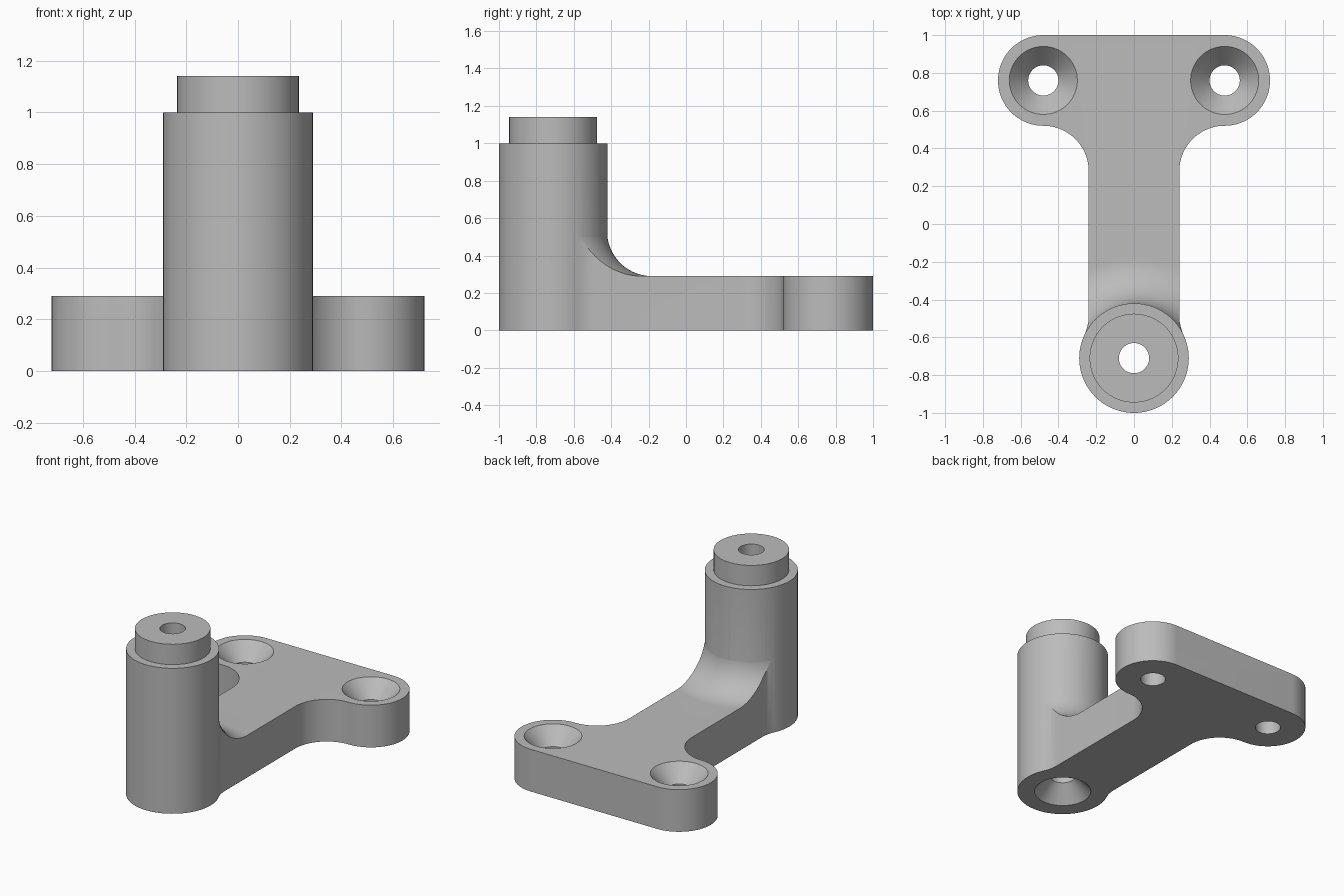
import bpy, bmesh
from math import sin, cos, pi, radians, sqrt, atan2

cube = bpy.data.objects.get("Cube")
if cube:
    bpy.data.objects.remove(cube, do_unlink=True)

POST_Y, POST_R = -0.71, 0.29      # upright post
EAR_X, EAR_Y, R = 0.48, 0.76, 0.24  # ears; R is also every fillet radius
PLATE_H, HOLE_R, SINK_R, SINK_D = 0.29, 0.08, 0.18, 0.11

grey = bpy.data.materials.new("plain_grey")
grey.use_nodes = True
grey.diffuse_color = (0.5, 0.5, 0.5, 1)
grey.node_tree.nodes["Principled BSDF"].inputs["Base Color"].default_value = (0.5, 0.5, 0.5, 1)


def finish(name, bm, loc=(0, 0, 0)):
    bmesh.ops.recalc_face_normals(bm, faces=bm.faces)
    mesh = bpy.data.meshes.new(name)
    bm.to_mesh(mesh)
    bm.free()
    mesh.materials.append(grey)
    obj = bpy.data.objects.new(name, mesh)
    obj.location = loc
    bpy.context.collection.objects.link(obj)
    return obj


def arc(cx, cy, r, a0, a1, n=24):
    return [(cx + r * cos(a0 + (a1 - a0) * i / n), cy + r * sin(a0 + (a1 - a0) * i / n))
            for i in range(n + 1)]


def lathe(name, profile, loc, closed=False):
    """Revolve a (radius, height) profile around z."""
    bm = bmesh.new()
    verts = [bm.verts.new((r, 0, z)) for r, z in profile]
    pairs = list(zip(verts, verts[1:]))
    if closed:
        pairs.append((verts[-1], verts[0]))
    edges = [bm.edges.new(p) for p in pairs]
    bmesh.ops.spin(bm, geom=verts + edges, axis=(0, 0, 1), cent=(0, 0, 0),
                   angle=2 * pi, steps=96)
    bmesh.ops.remove_doubles(bm, verts=bm.verts, dist=1e-5)
    return finish(name, bm, loc)


def prism(name, outline, height):
    bm = bmesh.new()
    face = bm.faces.new([bm.verts.new((x, y, 0)) for x, y in outline])
    top = bmesh.ops.extrude_face_region(bm, geom=[face])["geom"]
    bmesh.ops.translate(bm, vec=(0, 0, height),
                        verts=[v for v in top if isinstance(v, bmesh.types.BMVert)])
    return finish(name, bm)


def combine(target, tool, operation):
    tool.hide_render = True
    mod = target.modifiers.new("join", "BOOLEAN")
    mod.operation, mod.solver, mod.object = operation, "EXACT", tool
    bpy.context.view_layer.objects.active = target
    bpy.ops.object.modifier_apply(modifier=mod.name)
    bpy.data.objects.remove(tool, do_unlink=True)


# Half outline of the plate: post fillet, stem, ear fillet, round ear
rise = sqrt((POST_R + R) ** 2 - EAR_X ** 2)
lean = atan2(rise, EAR_X)
half = [(0.1, POST_Y)]
half += arc(EAR_X, POST_Y + rise, R, pi + lean, pi)
half += arc(EAR_X, EAR_Y - 2 * R, R, pi, pi / 2)
half += arc(EAR_X, EAR_Y, R, -pi / 2, pi / 2, 48)[1:]
outline = half + [(-x, y) for x, y in reversed(half)]
bracket = prism("mounting_bracket", outline, PLATE_H + R)

# Trim above the plate, leaving a round fillet against the post
inner = POST_R - 0.002
trim = [(inner, 0.7)] + arc(inner + R, PLATE_H + R, R, pi, 1.5 * pi) + [(3, PLATE_H), (3, 0.7)]
combine(bracket, lathe("trim_cutter", trim, (0, POST_Y, 0), True), "DIFFERENCE")

# Post with stepped spigot
post = [(0, 0), (POST_R, 0), (POST_R, 1), (0.235, 1), (0.235, 1.14), (0, 1.14)]
combine(bracket, lathe("post", post, (0, POST_Y, 0)), "UNION")

# Countersunk holes: from below in the post, from above in the ears
bore = [(0, -0.2 * SINK_D), (SINK_R + 0.02, -0.2 * SINK_D), (HOLE_R, SINK_D),
        (HOLE_R, 1.3), (0, 1.3)]
combine(bracket, lathe("post_bore", bore, (0, POST_Y, 0)), "DIFFERENCE")
for side in (-1, 1):
    flipped = [(r, PLATE_H - z) for r, z in bore]
    combine(bracket, lathe("ear_bore", flipped, (side * EAR_X, EAR_Y, 0)), "DIFFERENCE")

bpy.ops.object.select_all(action="DESELECT")
bracket.select_set(True)
bpy.context.view_layer.objects.active = bracket
bpy.ops.object.shade_smooth_by_angle(angle=radians(30))
